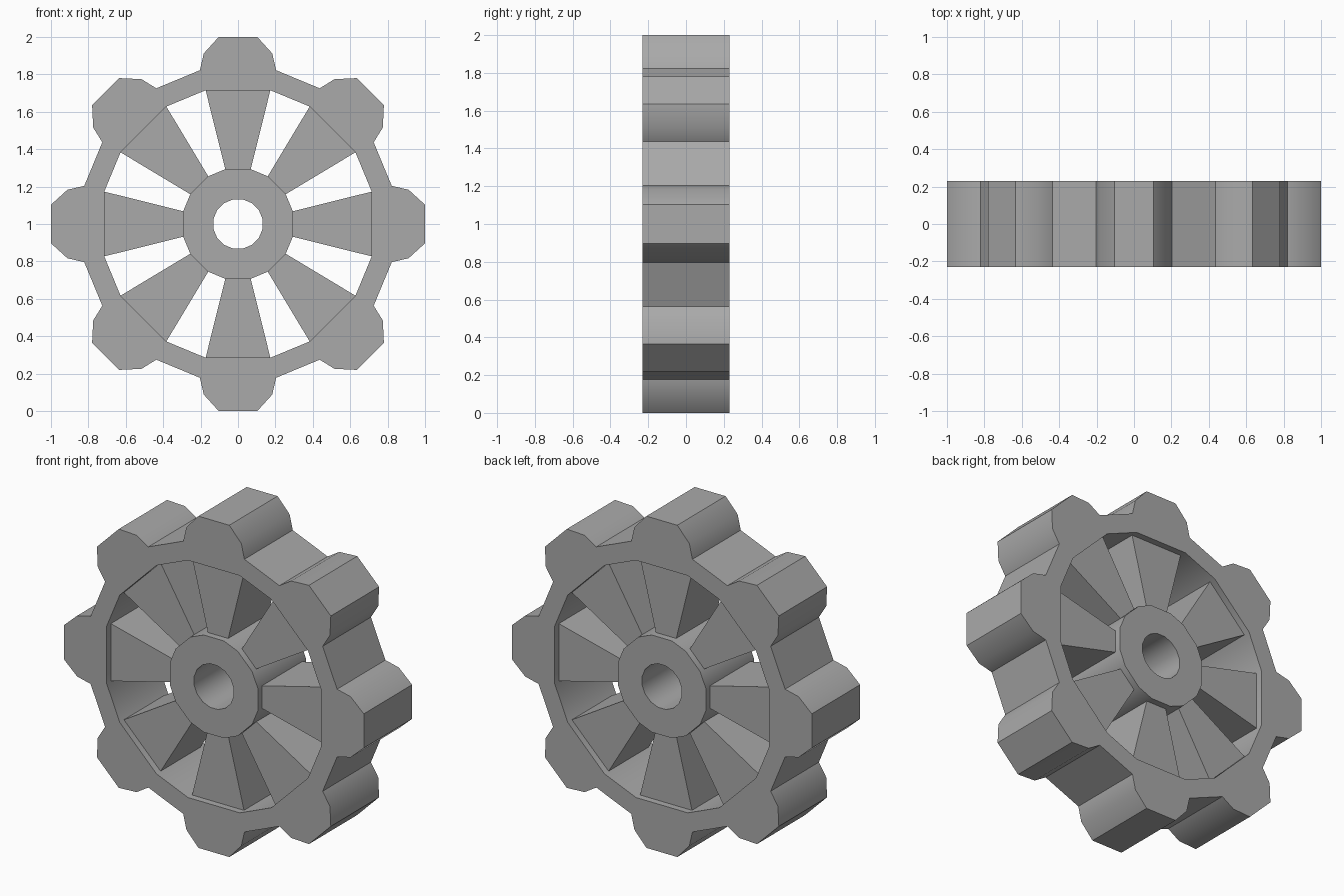
import bpy
import bmesh
import math
from math import radians

cube = bpy.data.objects.get("Cube")
if cube:
    bpy.data.objects.remove(cube, do_unlink=True)

TEETH = 8
HALF_DEPTH = 0.23
SPOKE_HALF_DEPTH = 0.19
CENTRE_Z = 1.0

grey = bpy.data.materials.new("plain grey")
grey.use_nodes = True
colour = (0.4, 0.4, 0.4, 1)
grey.diffuse_color = colour
grey.node_tree.nodes["Principled BSDF"].inputs["Base Color"].default_value = colour


def turn(points, step):
    """Turn profile points clockwise by a number of tooth steps."""
    a = step * 2 * math.pi / TEETH
    c, s = math.cos(a), math.sin(a)
    return [(x * c + z * s, z * c - x * s) for x, z in points]


def repeat(points):
    return [p for i in range(TEETH) for p in turn(points, i)]


def add_loop(bm, points, y):
    return [bm.verts.new((x, y, z + CENTRE_Z)) for x, z in points]


def finish(bm, name):
    bmesh.ops.recalc_face_normals(bm, faces=bm.faces)
    mesh = bpy.data.meshes.new(name)
    bm.to_mesh(mesh)
    bm.free()
    mesh.materials.append(grey)
    obj = bpy.data.objects.new(name, mesh)
    bpy.context.collection.objects.link(obj)
    bpy.ops.object.select_all(action="DESELECT")
    obj.select_set(True)
    bpy.context.view_layer.objects.active = obj
    bpy.ops.object.shade_smooth_by_angle(angle=radians(35))
    return obj


def ring(name, outer, inner):
    """Flat-faced ring with any outer and inner outline."""
    bm = bmesh.new()
    for outline in (outer, inner):
        front = add_loop(bm, outline, -HALF_DEPTH)
        back = add_loop(bm, outline, HALF_DEPTH)
        n = len(outline)
        for i in range(n):
            j = (i + 1) % n
            bm.faces.new((front[i], front[j], back[j], back[i]))
    for y in (-HALF_DEPTH, HALF_DEPTH):
        edges = [e for e in bm.edges if all(abs(v.co.y - y) < 1e-5 for v in e.verts)]
        bmesh.ops.triangle_fill(bm, edges=edges, use_beauty=True, normal=(0, 1, 0))
    return finish(bm, name)


# Outlines: half tooth mirrored, and the joints where spokes meet rim and hub
half_tooth = [(0.103, 1.0), (0.183, 0.912), (0.204, 0.822)]
tooth = [(-x, z) for x, z in reversed(half_tooth)] + half_tooth
rim_joint = [(-0.173, 0.715), (0.173, 0.715)]
hub_joint = [(-0.068, 0.293), (0.068, 0.293)]
bore = [(0.134 * math.sin(math.tau * (i + 0.5) / 16), 0.134 * math.cos(math.tau * (i + 0.5) / 16))
        for i in range(16)]

# Toothed rim and bored hub
ring("toothed_rim", repeat(tooth), repeat(rim_joint))
ring("hub", repeat(hub_joint), bore)

# Recessed tapering spokes, open where they join the hub and rim
for i in range(TEETH):
    bm = bmesh.new()
    outline = turn(hub_joint + rim_joint[::-1], i)
    f = add_loop(bm, outline, -SPOKE_HALF_DEPTH)
    b = add_loop(bm, outline, SPOKE_HALF_DEPTH)
    bm.faces.new(f)
    bm.faces.new(b)
    for j, k in ((1, 2), (3, 0)):
        bm.faces.new((f[j], f[k], b[k], b[j]))
    finish(bm, f"spoke_{i + 1}")
